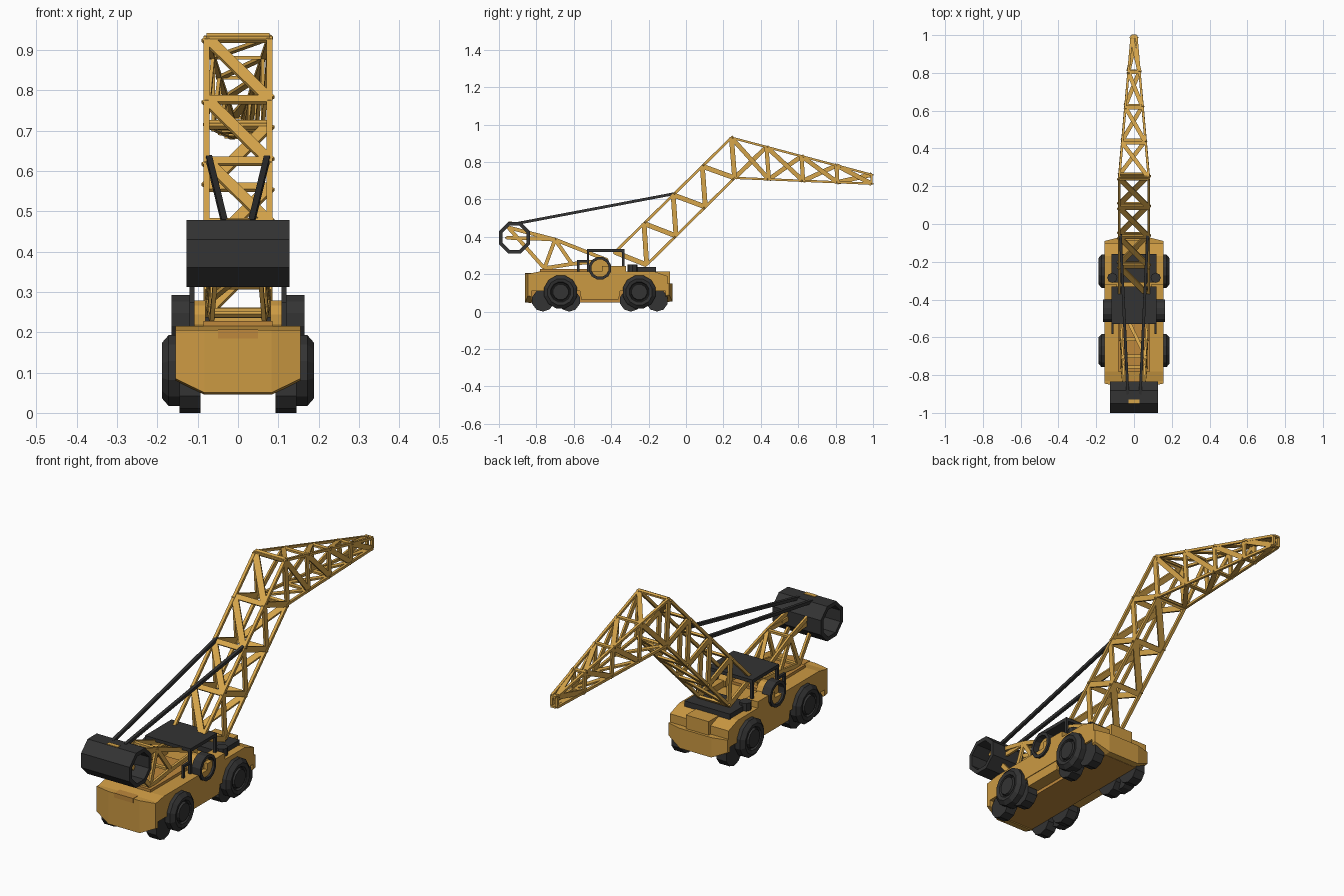
import bpy, bmesh, math
from mathutils import Vector, Matrix

if "Cube" in bpy.data.objects:
    bpy.data.objects.remove(bpy.data.objects["Cube"])

def material(name, rgb):
    m = bpy.data.materials.new(name)
    m.diffuse_color = (*rgb, 1)
    m.use_nodes = True
    m.node_tree.nodes["Principled BSDF"].inputs["Base Color"].default_value = m.diffuse_color
    return m

BOOM = material("boom yellow", (0.68, 0.38, 0.07))
BODY = material("body yellow", (0.60, 0.32, 0.055))
OCHRE = material("ochre deck", (0.52, 0.25, 0.045))
DARK = material("charcoal", (0.033, 0.033, 0.033))

def finish(name, bm, mat):
    bmesh.ops.recalc_face_normals(bm, faces=bm.faces)
    me = bpy.data.meshes.new(name)
    bm.to_mesh(me)
    bm.free()
    me.materials.append(mat)
    ob = bpy.data.objects.new(name, me)
    bpy.context.collection.objects.link(ob)
    return ob

def add_box(bm, x, y, z):
    c = [(a + b) / 2 for a, b in (x, y, z)]
    s = [b - a for a, b in (x, y, z)]
    bmesh.ops.create_cube(bm, size=1, matrix=Matrix.Translation(c) @ Matrix.Diagonal((*s, 1)))

def boxes(name, mat, *specs):
    bm = bmesh.new()
    for s in specs:
        add_box(bm, *s)
    return finish(name, bm, mat)

def both(x, y, z):
    return [(x, y, z), ((-x[1], -x[0]), y, z)]

def prism_x(name, mat, prof, x0, x1):
    # side profile (y, z) extruded across x
    bm = bmesh.new()
    f = bm.faces.new([bm.verts.new((x0, y, z)) for y, z in prof])
    r = bmesh.ops.extrude_face_region(bm, geom=[f])
    bmesh.ops.translate(bm, vec=(x1 - x0, 0, 0), verts=[v for v in r["geom"] if isinstance(v, bmesh.types.BMVert)])
    return finish(name, bm, mat)

def lathe_x(name, mat, prof, y, z, n, closed=False, phase=0.5):
    # (x, radius) profile turned around an axis along x
    bm = bmesh.new()
    rings = []
    for x, r in prof:
        rings.append([bm.verts.new((x, y + r * math.cos(2 * math.pi * (i + phase) / n),
                                    z + r * math.sin(2 * math.pi * (i + phase) / n))) for i in range(n)])
    pairs = list(zip(rings, rings[1:])) + ([(rings[-1], rings[0])] if closed else [])
    for a, b in pairs:
        for i in range(n):
            bm.faces.new((a[i], a[(i + 1) % n], b[(i + 1) % n], b[i]))
    if not closed:
        bm.faces.new(rings[0])
        bm.faces.new(rings[-1])
    return finish(name, bm, mat)

def beam(bm, p, q, w, t, normal=(1, 0, 0)):
    # flat bar from p to q: thickness t along normal, width w
    p, q = Vector(p), Vector(q)
    d = (q - p).normalized()
    side = d.cross(Vector(normal)).normalized()
    nrm = side.cross(d)
    rot = Matrix((d, side, nrm)).transposed().to_4x4()
    bmesh.ops.create_cube(bm, size=1, matrix=Matrix.Translation((p + q) / 2) @ rot
                          @ Matrix.Diagonal(((q - p).length, w, t, 1)))

def P(pt, s):
    # lattice node (y, z, half width) on side s
    return (s * pt[2], pt[0], pt[1])

# ---- body ----
prism_x("main_body", BODY, [(-0.83, 0.11), (-0.1, 0.11), (-0.1, 0.19), (-0.17, 0.215), (-0.78, 0.215), (-0.83, 0.205)], -0.155, 0.155)
boxes("chassis", OCHRE, ((-0.093, 0.093), (-0.83, -0.1), (0.05, 0.12)))
prism_x("side_skirts", BODY, [(-0.57, 0.12), (-0.56, 0.065), (-0.36, 0.065), (-0.35, 0.12)], -0.152, 0.152)

def bumper(name, y_in, y_side, y_mid, z0, z1):
    # bowed end plate with lower corners cut away
    bm = bmesh.new()
    xs = [-0.155, -0.083, 0.083, 0.155]
    loops = []
    for k, (lo, hi) in enumerate(((0.035, 0), (0, 0), (0, 0), (0.035, 0))):
        yo = y_mid if k in (1, 2) else y_side
        loops.append([bm.verts.new((xs[k], y, z)) for y, z in
                      ((y_in, z0 + lo), (yo, z0 + lo + 0.005), (yo, z1), (y_in, z1))])
    for a, b in zip(loops, loops[1:]):
        for i in range(4):
            bm.faces.new((a[i], a[(i + 1) % 4], b[(i + 1) % 4], b[i]))
    bm.faces.new(loops[0])
    bm.faces.new(loops[-1])
    finish(name, bm, BODY)

bumper("front_bumper", -0.825, -0.845, -0.86, 0.045, 0.205)
bumper("rear_bumper", -0.11, -0.09, -0.072, 0.05, 0.15)
boxes("front_notch", OCHRE, ((-0.05, 0.05), (-0.862, -0.80), (0.185, 0.207)))
boxes("front_deck", OCHRE, ((-0.085, 0.085), (-0.78, -0.46), (0.205, 0.228)))
boxes("cab_side_decks", BODY, *both((0.09, 0.155), (-0.45, -0.32), (0.2, 0.245)))
boxes("rear_hood", BODY, ((-0.06, 0.06), (-0.17, -0.085), (0.14, 0.215)))

# ---- wheels ----
for s, side in ((-1, "left"), (1, "right")):
    for y, end in ((-0.67, "front"), (-0.25, "rear")):
        lathe_x(f"{end}_{side}_wheel", DARK,
                [(s * x, r) for x, r in ((0.12, 0.07), (0.125, 0.091), (0.172, 0.091), (0.188, 0.072),
                                         (0.184, 0.055), (0.174, 0.05), (0.174, 0.046), (0.186, 0.042))], y, 0.105, 12)
    for y in (-0.765, -0.625, -0.295, -0.155):
        lathe_x(f"inner_{side}_roller", DARK, [(s * 0.093, 0.06), (s * 0.145, 0.06)], y, 0.06, 10)
    # side ring next to cab
    lathe_x(f"{side}_side_ring", DARK, [(s * 0.12, 0.062), (s * 0.165, 0.062), (s * 0.165, 0.047), (s * 0.12, 0.047)],
            -0.46, 0.232, 12, closed=True)
    lathe_x(f"{side}_ring_core", BODY, [(s * 0.08, 0.048), (s * 0.135, 0.048)], -0.46, 0.232, 12)

# ---- cab cage and rear platform ----
boxes("cab_roof", DARK, ((-0.12, 0.12), (-0.53, -0.33), (0.32, 0.336)))
boxes("cab_posts", DARK, *both((0.108, 0.12), (-0.53, -0.518), (0.21, 0.322)),
      *both((0.108, 0.12), (-0.342, -0.33), (0.21, 0.322)),
      *both((0.108, 0.12), (-0.582, -0.57), (0.21, 0.275)),
      *both((0.108, 0.12), (-0.582, -0.52), (0.263, 0.275)))
boxes("rear_platform", DARK, ((-0.12, 0.12), (-0.31, -0.16), (0.21, 0.238)))
for s in (-1, 1):
    bm = bmesh.new()
    bmesh.ops.create_cone(bm, cap_ends=True, segments=8, radius1=0.027, radius2=0.027, depth=0.05,
                          matrix=Matrix.Translation((s * 0.115, -0.285, 0.227)))
    finish("platform_canister", bm, DARK)

# ---- main boom lattice ----
def lerp(a, b, n):
    return [tuple(a[k] + (b[k] - a[k]) * i / n for k in range(3)) for i in range(n + 1)]

W = 0.078
up = lerp((-0.38, 0.318, W), (0.243, 0.93, W), 4)
low = lerp((-0.21, 0.25, W), (0.26, 0.715, W), 3)
bm = bmesh.new()
face_n = (0, -0.7, 0.71)
for s in (-1, 1):
    for chain in (up, low):
        beam(bm, P(chain[0], s), P(chain[-1], s), 0.014, 0.014)
    for i in range(4):
        if i:
            beam(bm, P(up[i], s), P(low[i], s), 0.026, 0.01) if i < 4 and i <= 3 else None
        beam(bm, P(low[i], s), P(up[i + 1], s), 0.026, 0.01)
        if i == 0:
            beam(bm, P(up[0], s), P(low[0], s), 0.026, 0.01)
for chain, d in ((up, -1), (low, 1)):
    for i, p in enumerate(chain):
        beam(bm, P(p, -1), P(p, 1), 0.024, 0.01, face_n)
        if i:
            beam(bm, P(p, d), P(chain[i - 1], -d), 0.03, 0.01, face_n)
finish("main_boom", bm, BOOM)

# ---- tapering jib ----
up2 = lerp((0.243, 0.93, W), (0.992, 0.732, 0.013), 4)
low2 = lerp((0.26, 0.715, W), (0.992, 0.684, 0.013), 4)
bm = bmesh.new()
for s in (-1, 1):
    for chain in (up2, low2):
        beam(bm, P(chain[0], s), P(chain[-1], s), 0.012, 0.012)
    for i in range(4):
        beam(bm, P(up2[i], s), P(low2[i], s), 0.022, 0.009)
        a, b = (up2[i], low2[i + 1]) if s > 0 else (low2[i], up2[i + 1])
        beam(bm, P(a, s), P(b, s), 0.024, 0.009)
    beam(bm, P(up2[4], s), P(low2[4], s), 0.012, 0.012)
for chain, d in ((up2, -1), (low2, 1)):
    for i, p in enumerate(chain):
        beam(bm, P(p, -1), P(p, 1), 0.02, 0.009, (0, 0, 1))
        if i:
            beam(bm, P(p, d), P(chain[i - 1], -d), 0.022, 0.008, (0, 0, 1))
finish("jib", bm, BOOM)

# ---- counterweight drum, its frame and stay bars ----
lathe_x("counterweight_drum", DARK, [(-0.128, 0.09), (0.128, 0.09), (0.128, 0.07), (-0.128, 0.07)],
        -0.917, 0.395, 8, closed=True)
boxes("drum_plate", BOOM, ((-0.03, 0.03), (-0.95, -0.93), (0.47, 0.481)))

end_hi, end_lo = (-0.95, 0.45, 0.045), (-0.96, 0.395, 0.045)
mid, mid_lo = (-0.70, 0.385, 0.06), (-0.79, 0.39, 0.05)
foot_a, foot_b, foot_c = (-0.757, 0.232, 0.065), (-0.61, 0.255, 0.07), (-0.42, 0.275, 0.075)
links = [(end_hi, mid), (end_lo, mid_lo), (mid_lo, mid), (end_hi, foot_a), (mid, foot_a),
         (mid, foot_b), (mid, foot_c), (foot_a, foot_b), (foot_b, foot_c)]
bm = bmesh.new()
for s in (-1, 1):
    for a, b in links:
        beam(bm, P(a, s), P(b, s), 0.02, 0.011)
for p in (end_hi, end_lo, mid, foot_a, foot_b):
    beam(bm, P(p, -1), P(p, 1), 0.018, 0.01, (0, 0, 1))
beam(bm, P(mid, 1), P(foot_c, -1), 0.018, 0.009, (0, 0, 1))
finish("counterweight_frame", bm, BOOM)

bm = bmesh.new()
for s in (-1, 1):
    beam(bm, (s * 0.033, -0.90, 0.472), (s * 0.072, -0.055, 0.632), 0.015, 0.015)
finish("stay_bars", bm, DARK)
